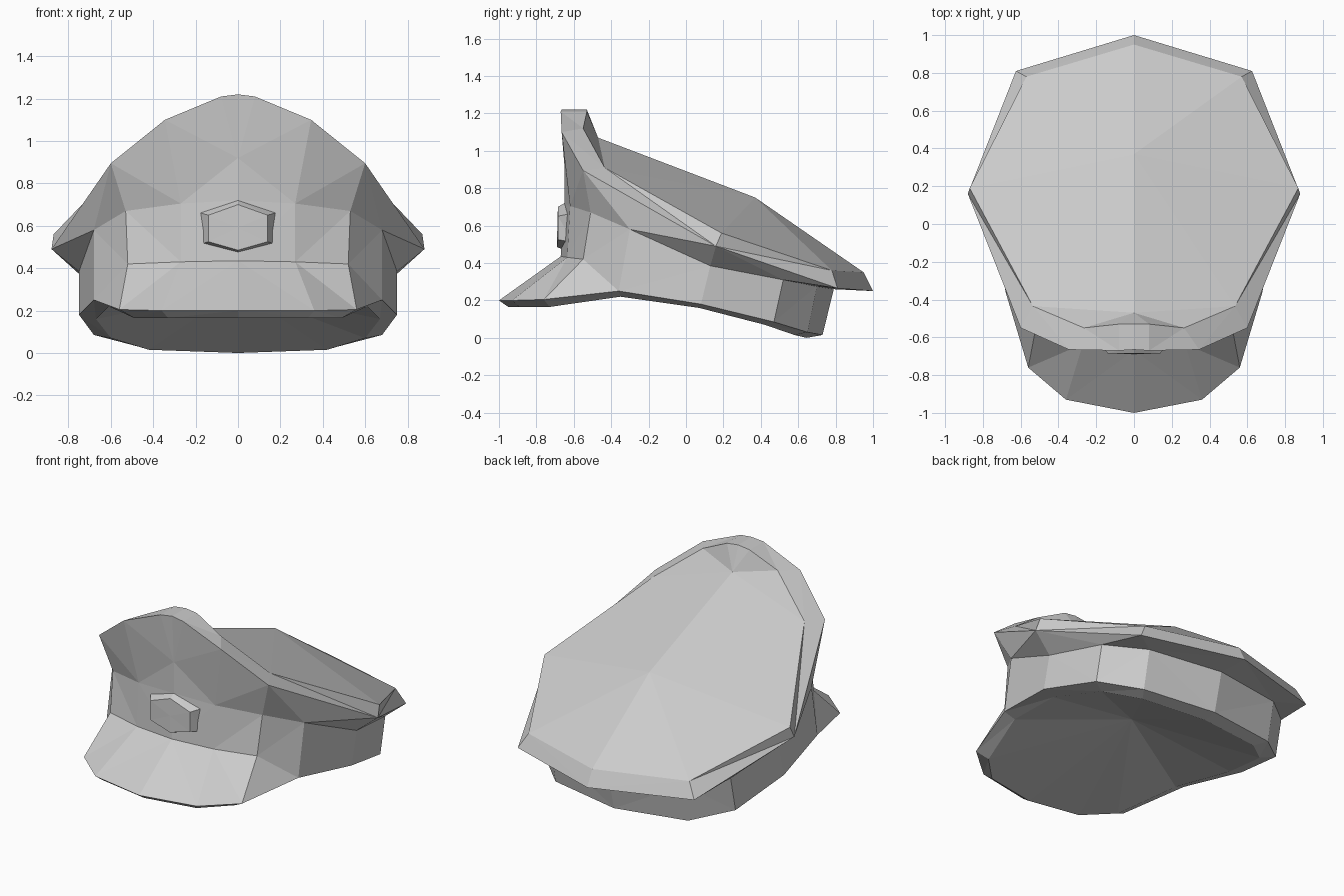
import bpy, bmesh
from mathutils import Vector

if "Cube" in bpy.data.objects:
    bpy.data.objects.remove(bpy.data.objects["Cube"])


def stitch(lower, upper):
    """Triangles between two polylines, always taking the shorter diagonal."""
    a, b = [Vector(p) for p in lower], [Vector(p) for p in upper]
    i = j = 0
    tris = []
    while i < len(a) - 1 or j < len(b) - 1:
        da = (a[i + 1] - b[j]).length if i < len(a) - 1 else 1e9
        db = (a[i] - b[j + 1]).length if j < len(b) - 1 else 1e9
        if da <= db:
            tris.append((a[i], a[i + 1], b[j]))
            i += 1
        else:
            tris.append((a[i], b[j + 1], b[j]))
            j += 1
    return tris


def make_part(name, tris):
    """Build the right half, mirror it to the left and weld the seam."""
    bm = bmesh.new()
    for t in tris:
        bm.faces.new([bm.verts.new(p) for p in t])
        bm.faces.new([bm.verts.new((-p.x, p.y, p.z)) for p in reversed(t)])
    bmesh.ops.remove_doubles(bm, verts=bm.verts, dist=0.0005)
    mesh = bpy.data.meshes.new(name)
    bm.to_mesh(mesh)
    bm.free()
    bpy.context.collection.objects.link(bpy.data.objects.new(name, mesh))


# Half outlines, each running from the front centre round to the back centre
visor_edge = [(0, -1, .20), (.36, -.93, .20), (.56, -.76, .205)]
band_bottom = [(.68, -.36, .25), (.75, .08, .18), (.68, .47, .085),
               (.47, .65, .03), (0, .73, .015)]
inner_rim = [(0, -.95, .165), (.33, -.89, .165), (.49, -.73, .165),
             (.61, -.35, .22), (.67, .07, .16), (.60, .42, .07),
             (.42, .58, .015), (0, .645, 0)]
visor_joint = [(0, -.67, .435), (.27, -.635, .43), (.52, -.55, .42)]
band_top = [(0, -.65, .72), (.27, -.62, .705), (.53, -.51, .67),
            (.68, -.30, .58), (.75, .13, .385), (.68, .52, .31),
            (.47, .70, .275), (0, .79, .26)]
crown_edge = [(0, -.665, 1.22), (.08, -.67, 1.21), (.345, -.665, 1.10),
              (.60, -.55, .895), (.88, .16, .49), (.625, .81, .265), (0, 1, .25)]
crown_lip = [(0, -.53, 1.22), (.08, -.53, 1.21), (.265, -.55, 1.12),
             (.535, -.435, .91), (.87, .19, .56), (.57, .78, .36), (0, .95, .35)]
crown_front, valley, crown_centre = (0, -.65, .92), (0, -.47, 1.07), (0, .37, .75)

# Visor top surface
make_part("visor", stitch(visor_edge + band_bottom[:1], visor_joint))

# Upright band around the head
make_part("band", stitch(visor_joint + band_bottom, band_top))

# Bevelled lower edge and hollow underside
make_part("underside", stitch(inner_rim, visor_edge + band_bottom)
          + stitch([(0, -.02, .30)], inner_rim))

# Flared crown with raised front peak and sloping top
make_part("crown",
          stitch(band_top[:2], [crown_front])
          + stitch([crown_front] + band_top[1:], crown_edge)
          + stitch(crown_edge, crown_lip)
          + stitch(crown_lip[:4], [valley])
          + stitch([valley] + crown_lip[3:], [crown_centre]))

# Six-sided badge on the front of the band
badge_back = [(0, -.65, .47), (.185, -.60, .51), (.20, -.60, .668), (0, -.65, .72)]
badge_face = [(0, -.69, .485), (.14, -.685, .525), (.14, -.685, .65), (0, -.685, .70)]
make_part("badge", stitch(badge_back, badge_face)
          + stitch(badge_face, [(0, -.688, .59)]))
